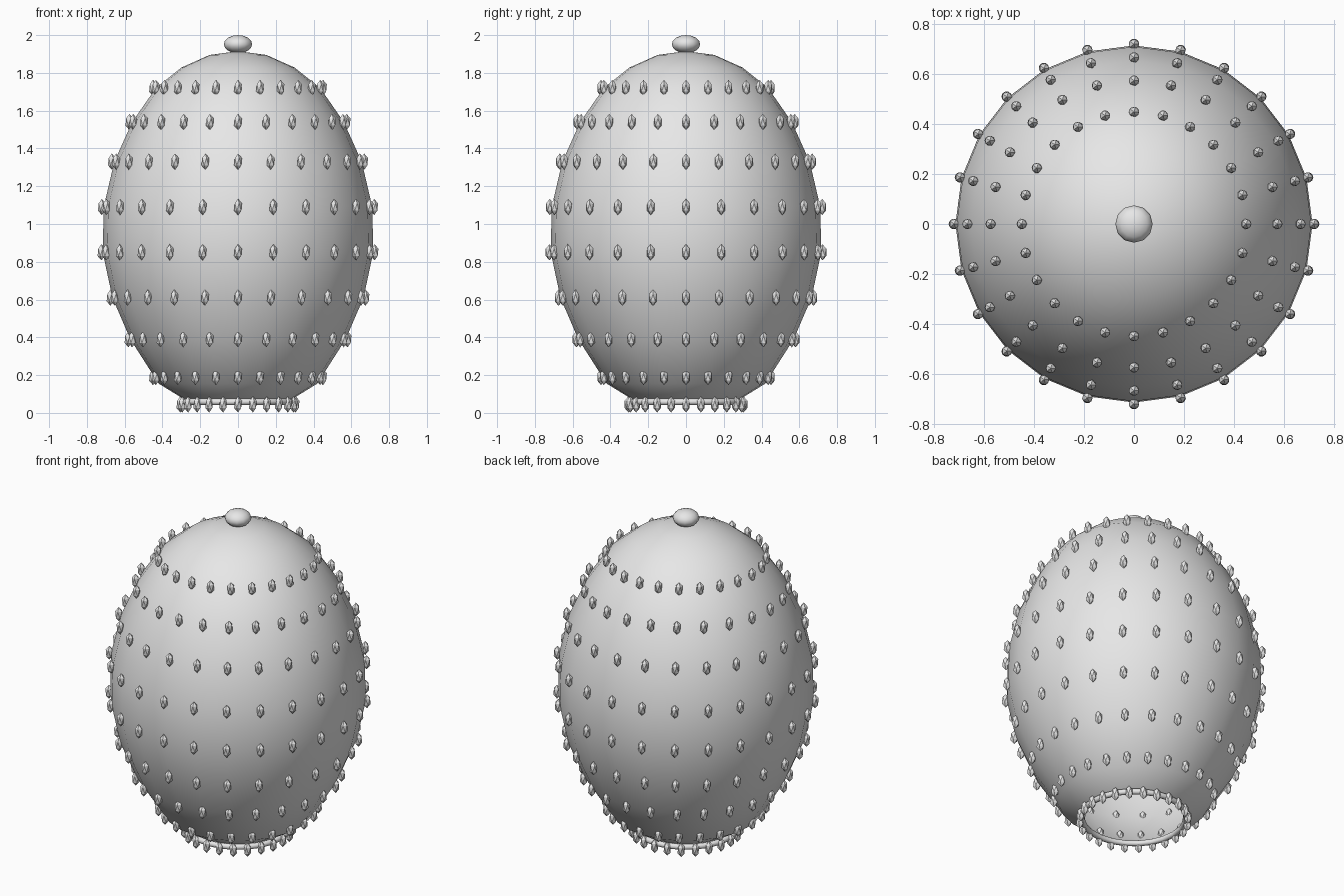
import bpy, bmesh, math
from mathutils import Matrix, Vector

if "Cube" in bpy.data.objects:
    bpy.data.objects.remove(bpy.data.objects["Cube"])

SIDES = 24


def make_material(name, value):
    mat = bpy.data.materials.new(name)
    mat.use_nodes = True
    colour = (value, value, value, 1)
    mat.diffuse_color = colour
    mat.node_tree.nodes["Principled BSDF"].inputs["Base Color"].default_value = colour
    return mat


grey = make_material("light grey", 0.8)


def add_object(name, bm, smooth):
    bmesh.ops.recalc_face_normals(bm, faces=bm.faces)
    for f in bm.faces:
        f.smooth = smooth
    mesh = bpy.data.meshes.new(name)
    bm.to_mesh(mesh)
    bm.free()
    mesh.materials.append(grey)
    obj = bpy.data.objects.new(name, mesh)
    bpy.context.collection.objects.link(obj)
    return obj


def lathe(name, profile, closed=False):
    """Spin (radius, height) points around z."""
    bm = bmesh.new()
    verts = [bm.verts.new((r, 0, z)) for r, z in profile]
    pairs = list(zip(verts, verts[1:] + verts[:1]))
    edges = [bm.edges.new(p) for p in (pairs if closed else pairs[:-1])]
    bmesh.ops.spin(bm, geom=verts + edges, cent=(0, 0, 0), axis=(0, 0, 1),
                   angle=math.tau, steps=SIDES, use_merge=True)
    bmesh.ops.remove_doubles(bm, verts=bm.verts, dist=0.0005)
    return add_object(name, bm, True)


# Egg-shaped shell, open at the foot
shell = [(0, 1.915), (0.15, 1.895), (0.3, 1.828), (0.435, 1.72), (0.56, 1.54),
         (0.655, 1.33), (0.711, 1.09), (0.716, 0.85), (0.665, 0.61),
         (0.57, 0.39), (0.42, 0.155), (0.29, 0.075)]
lathe("shell", shell)

# Rounded ring around the opening
ring = [(0.293 + 0.017 * math.cos(a * math.tau / 8),
         0.058 + 0.017 * math.sin(a * math.tau / 8)) for a in range(8)]
lathe("rim_ring", ring, closed=True)

# Flattened knob on the top
bm = bmesh.new()
bmesh.ops.create_uvsphere(bm, u_segments=12, v_segments=8, radius=1,
                          matrix=Matrix.Translation((0, 0, 1.952))
                          @ Matrix.Diagonal((0.075, 0.075, 0.048, 1)))
add_object("top_knob", bm, True)

# Rows of pointed faceted studs (radius, height)
rows = [(0.45, 1.72), (0.575, 1.54), (0.668, 1.33), (0.721, 1.09), (0.723, 0.85),
        (0.675, 0.61), (0.58, 0.39), (0.45, 0.19), (0.305, 0.045)]
bm = bmesh.new()
for radius, z in rows:
    for i in range(SIDES):
        a = i * math.tau / SIDES
        place = Matrix.Translation((radius * math.cos(a), radius * math.sin(a), z))
        bmesh.ops.create_icosphere(bm, subdivisions=1, radius=1,
                                   matrix=place @ Matrix.Diagonal((0.023, 0.023, 0.043, 1)))
add_object("studs", bm, False)
